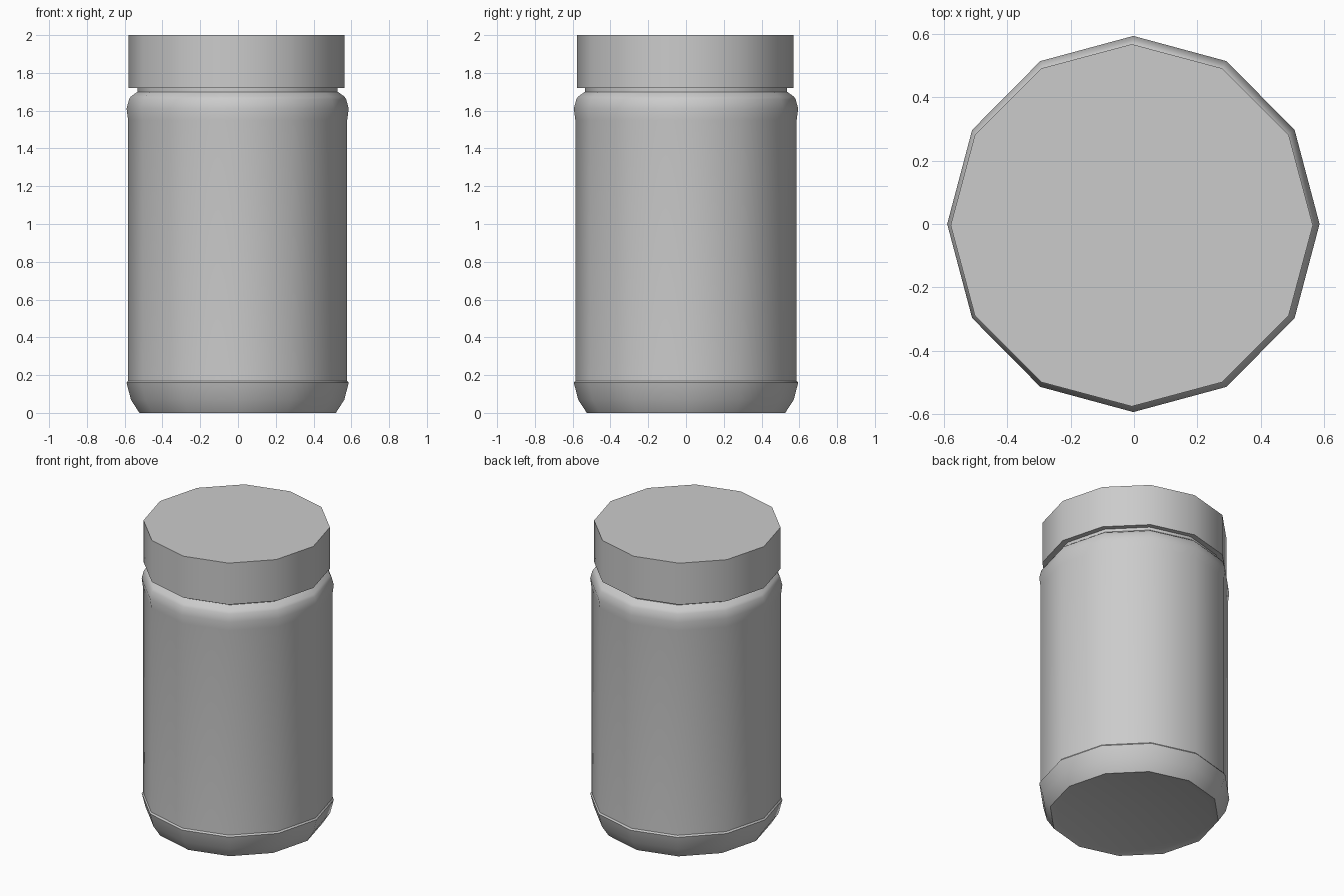
import bpy, bmesh, math

if "Cube" in bpy.data.objects:
    bpy.data.objects.remove(bpy.data.objects["Cube"], do_unlink=True)

SIDES = 12


def material(name, value):
    mat = bpy.data.materials.new(name)
    mat.use_nodes = True
    colour = (value, value, value, 1)
    mat.diffuse_color = colour
    mat.node_tree.nodes["Principled BSDF"].inputs["Base Color"].default_value = colour
    return mat


def lathe(name, profile, mat, centre=(0, 0), stretch=1.0):
    """Spin a (radius, height) profile; zero radius closes an end."""
    bm = bmesh.new()
    rings = []
    for r, z in profile:
        count = SIDES if r else 1
        rings.append([bm.verts.new((r * math.cos(math.tau * i / SIDES) + centre[0],
                                    r * math.sin(math.tau * i / SIDES) * stretch + centre[1], z))
                      for i in range(count)])
    for low, high in zip(rings, rings[1:]):
        for i in range(SIDES):
            j = (i + 1) % SIDES
            quad = [low[i % len(low)], low[j % len(low)], high[j % len(high)], high[i % len(high)]]
            bm.faces.new(list(dict.fromkeys(quad)))
    bmesh.ops.recalc_face_normals(bm, faces=bm.faces)
    mesh = bpy.data.meshes.new(name)
    bm.to_mesh(mesh)
    bm.free()
    mesh.materials.append(mat)
    obj = bpy.data.objects.new(name, mesh)
    bpy.context.collection.objects.link(obj)
    bpy.ops.object.select_all(action="DESELECT")
    obj.select_set(True)
    bpy.context.view_layer.objects.active = obj
    bpy.ops.object.shade_smooth_by_angle(angle=math.radians(32))
    return obj


grey = material("light grey", 0.6)

# Jar with a rounded, slightly hollow base, a shoulder bead and a neck
lathe("jar_body", [
    (0, 0.03), (0.48, 0.01), (0.52, 0), (0.565, 0.07), (0.588, 0.16), (0.58, 0.17),
    (0.58, 1.55), (0.588, 1.61), (0.575, 1.66), (0.565, 1.675), (0.53, 1.70),
    (0.53, 1.73), (0, 1.73)], grey, (-0.002, 0), 1.01)

# Plain screw lid
lathe("jar_lid", [(0, 1.72), (0.572, 1.72), (0.572, 2), (0, 2)], grey, (-0.007, -0.004))
